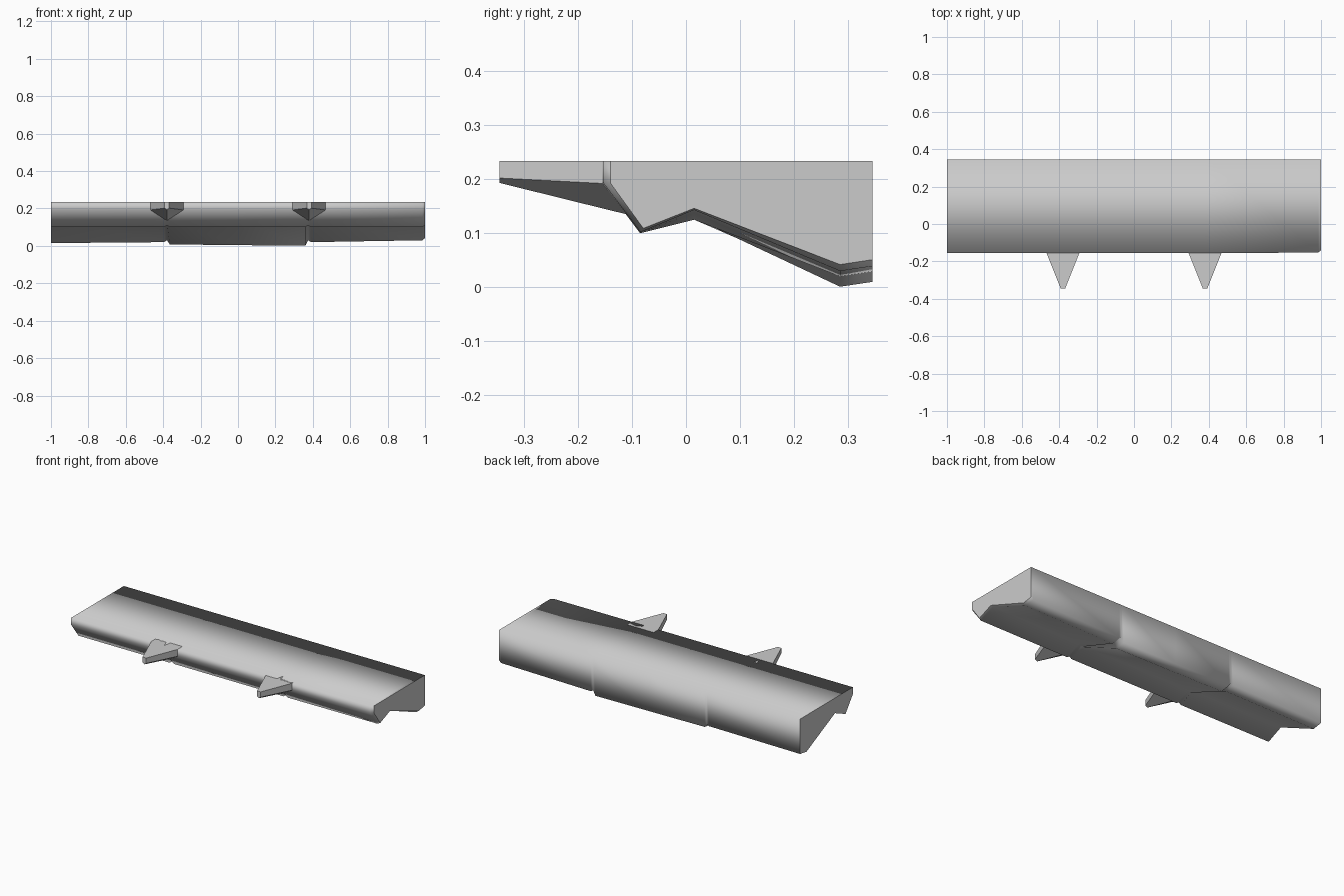
import bpy
import bmesh

if "Cube" in bpy.data.objects:
    bpy.data.objects.remove(bpy.data.objects["Cube"], do_unlink=True)

stone = bpy.data.materials.new("grey_stone")
stone.use_nodes = True
grey = (0.6, 0.6, 0.6, 1)
stone.diffuse_color = grey
stone.node_tree.nodes["Principled BSDF"].inputs["Base Color"].default_value = grey
TOP = 0.234


def loft(name, sections, smooth):
    """Skin a row of matching cross-sections and cap both ends."""
    bm = bmesh.new()
    rings = [[bm.verts.new(p) for p in s] for s in sections]
    n = len(rings[0])
    for a, b in zip(rings, rings[1:]):
        for i in range(n):
            j = (i + 1) % n
            bm.faces.new((a[i], a[j], b[j], b[i]))
    caps = [bm.faces.new(rings[0]), bm.faces.new(rings[-1])]
    bmesh.ops.recalc_face_normals(bm, faces=bm.faces)
    for f in bm.faces:
        f.smooth = smooth
    for cap in caps:
        for e in cap.edges:
            e.smooth = False
    mesh = bpy.data.meshes.new(name)
    bm.to_mesh(mesh)
    bm.free()
    mesh.materials.append(stone)
    obj = bpy.data.objects.new(name, mesh)
    bpy.context.collection.objects.link(obj)
    return obj


def ledge_section(x, base, groove, lip, inset):
    """Ledge outline: flat top, undercut front lip, groove, sloping underside."""
    front = -0.155 + inset
    outline = [(0.345, TOP), (front, TOP), (front, 0.193),
               (-0.085 + inset * 0.4, lip), (0.015, groove),
               (0.285, base), (0.345, base + 0.009)]
    return [(x, y, z) for y, z in outline]


# Ledge: three slabs, with narrow notches where they meet
stations = [
    (-1, 0.015, 0.143, 0.1, 0),
    (-0.395, 0.02, 0.14, 0.1, 0),
    (-0.38, 0.03, 0.125, 0.11, 0),
    (-0.365, 0.008, 0.13, 0.1, 0),
    (0, 0.004, 0.138, 0.1, 0),
    (0.36, 0.001, 0.128, 0.1, 0),
    (0.375, 0.03, 0.125, 0.11, 0),
    (0.39, 0.02, 0.138, 0.1, 0),
    (0.985, 0.03, 0.143, 0.102, 0.002),
    (1, 0.042, 0.146, 0.109, 0.015),
]
loft("ledge", [ledge_section(*s) for s in stations], True)


# Spikes: tapered wedges with a keeled underside
def spike_section(x, y, half, side, keel):
    return [(x - half, y, TOP), (x + half, y, TOP), (x + half, y, side),
            (x, y, keel), (x - half, y, side)]


for side_name, x in (("right", -0.38), ("left", 0.38)):
    loft(side_name + "_spike", [
        spike_section(x, -0.345, 0.012, 0.202, 0.193),
        spike_section(x, -0.155, 0.088, 0.192, 0.146),
        spike_section(x, -0.11, 0.088, 0.18, 0.135),
    ], False)
